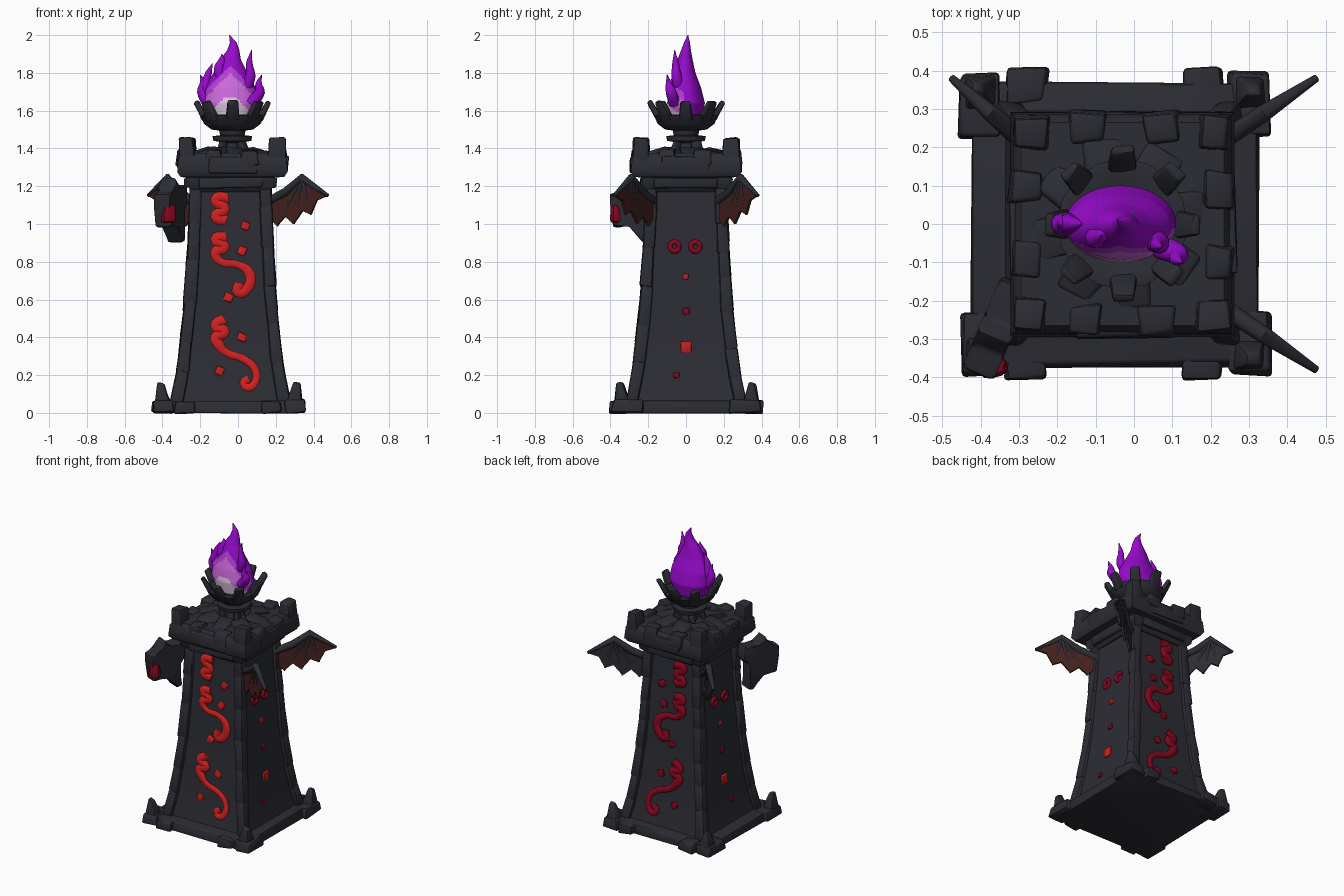
import bpy, bmesh, random
from math import sin, cos, pi, radians, sqrt
from mathutils import Vector, Matrix, Euler

random.seed(4)
cube = bpy.data.objects.get("Cube")
if cube:
    bpy.data.objects.remove(cube)
CX = -0.04
made = []


def material(name, rgb):
    m = bpy.data.materials.new(name)
    m.use_nodes = True
    m.diffuse_color = (*rgb, 1)
    m.node_tree.nodes["Principled BSDF"].inputs["Base Color"].default_value = (*rgb, 1)
    return m


STONE = material("dark stone", (0.025, 0.026, 0.034))
RED = material("bright red", (0.62, 0.015, 0.014))
CRIMSON = material("crimson", (0.24, 0.002, 0.014))
BROWN = material("membrane brown", (0.06, 0.014, 0.013))
PURPLE = material("flame purple", (0.31, 0.003, 0.60))
ORCHID = material("flame orchid", (0.46, 0.05, 0.66))
PINK = material("flame pink", (0.64, 0.15, 0.75))
PALE = material("flame pale", (0.78, 0.60, 0.80))


def finish(name, bm, *mats):
    bmesh.ops.recalc_face_normals(bm, faces=bm.faces)
    me = bpy.data.meshes.new(name)
    bm.to_mesh(me)
    bm.free()
    for m in mats:
        me.materials.append(m)
    ob = bpy.data.objects.new(name, me)
    bpy.context.scene.collection.objects.link(ob)
    made.append(ob)
    return ob


def soften(bm, offset):
    bmesh.ops.bevel(bm, geom=bm.edges[:], offset=offset, segments=2, profile=0.5, affect='EDGES')


def block(name, loc, size, taper=1.0, rot=(0, 0, 0), mat=STONE, jit=0.008, bevel=0.01):
    """Chipped stone block, narrowed at the top by taper."""
    bm = bmesh.new()
    bmesh.ops.create_cube(bm, size=1)
    for v in bm.verts:
        t = taper if v.co.z > 0 else 1
        v.co = Vector((v.co.x * size[0] * t, v.co.y * size[1] * t, v.co.z * size[2]))
        v.co += Vector([random.uniform(-jit, jit) for _ in range(3)])
    soften(bm, bevel)
    bm.transform(Matrix.Translation(loc) @ Euler(rot).to_matrix().to_4x4())
    return finish(name, bm, mat)


def loft(name, rings, n, mats=(STONE,), square=False):
    """Skin of stacked rings given as (z, half x, half y, centre x, centre y)."""
    bm = bmesh.new()
    k, off = (sqrt(2), pi / 4) if square else (1, 0)
    loops = []
    for z, rx, ry, cx, cy in rings:
        loops.append([bm.verts.new((cx + k * rx * cos(off + 2 * pi * i / n),
                                    cy + k * ry * sin(off + 2 * pi * i / n), z)) for i in range(n)])
    for a, b in zip(loops, loops[1:]):
        for i in range(n):
            bm.faces.new((a[i], a[(i + 1) % n], b[(i + 1) % n], b[i]))
    bm.faces.new(loops[0])
    bm.faces.new(loops[-1])
    return finish(name, bm, *mats)


def tube(name, pts, radii, mat, smooth=True):
    """Round tube along a path, one radius per point."""
    cu = bpy.data.curves.new(name, 'CURVE')
    cu.dimensions, cu.bevel_depth, cu.bevel_resolution = '3D', 1, 3
    cu.use_fill_caps, cu.resolution_u = True, 5
    sp = cu.splines.new('BEZIER' if smooth else 'POLY')
    points = sp.bezier_points if smooth else sp.points
    points.add(len(pts) - 1)
    for p, co, r in zip(points, pts, radii):
        p.co = co if smooth else (*co, 1)
        p.radius = r
        if smooth:
            p.handle_left_type = p.handle_right_type = 'AUTO'
    tmp = bpy.data.objects.new(name, cu)
    bpy.context.scene.collection.objects.link(tmp)
    dg = bpy.context.evaluated_depsgraph_get()
    me = bpy.data.meshes.new_from_object(tmp.evaluated_get(dg))
    bpy.data.objects.remove(tmp)
    bm = bmesh.new()
    bm.from_mesh(me)
    return finish(name, bm, mat)


def prism(name, pts, thick, mats, bevel=0):
    """Outline of 3D points in an upright plane, given thickness."""
    bm = bmesh.new()
    d = max((Vector(p) - Vector(pts[0]) for p in pts), key=lambda q: abs(q.x))
    n = Vector((-d.y, d.x, 0)).normalized() * thick / 2
    a = [bm.verts.new(Vector(p) + n) for p in pts]
    b = [bm.verts.new(Vector(p) - n) for p in pts]
    bm.faces.new(a)
    bm.faces.new(b[::-1])
    for i in range(len(pts)):
        j = (i + 1) % len(pts)
        bm.faces.new((a[i], b[i], b[j], a[j]))
    if bevel:
        soften(bm, bevel)
    return finish(name, bm, *mats)


# Base slab and corner stones with spikes
block("base_slab", (CX - 0.01, 0, 0.031), (0.75, 0.74, 0.06), 0.98)
for sx in (-1, 1):
    for sy in (-1, 1):
        block("base_corner", (CX - 0.01 + sx * 0.35, sy * 0.31, 0.035), (0.11, 0.17, 0.068), 0.9)
        block("base_stone", (CX - 0.01 + sx * 0.23, sy * 0.36, 0.032), (0.11, 0.1, 0.062), 0.9)
        block("base_spike", (CX - 0.01 + sx * 0.355, sy * 0.345, 0.1), (0.085, 0.09, 0.12), 0.35,
              (sy * -0.1, sx * 0.1, 0))

# Flared shaft with recessed panels
PROFILE = [(0.05, 0.315), (0.15, 0.292), (0.3, 0.27), (0.6, 0.24), (0.9, 0.222), (1.24, 0.207)]


def half(z):
    for (z0, h0), (z1, h1) in zip(PROFILE, PROFILE[1:]):
        if z <= z1:
            return h0 + (h1 - h0) * (z - z0) / (z1 - z0)
    return PROFILE[-1][1]


def panel(z):
    return half(z) - 0.018


loft("shaft", [(z, panel(z), panel(z), CX, 0) for z, h in PROFILE], 4, square=True)

# Stacked corner stones
for sx in (-1, 1):
    for sy in (-1, 1):
        z = 0.05
        while z < 1.2:
            step = min(random.uniform(0.13, 0.24), 1.23 - z)
            h, slope = half(z + step / 2) - 0.026, (half(z + step) - half(z)) / step
            block("corner_stone", (CX + sx * h, sy * h, z + step / 2), (0.066, 0.066, step + 0.02),
                  0.95, (-sy * slope, sx * slope, 0), jit=0.005, bevel=0.014)
            z += step

# Battlement head
loft("head", [(1.17, .2, .2, CX, 0), (1.2, .23, .23, CX, 0), (1.245, .235, .235, CX, 0),
              (1.25, .275, .275, CX + .01, 0), (1.275, .292, .292, CX + .01, 0),
              (1.35, .285, .285, CX + .01, 0), (1.375, .265, .265, CX + .01, 0)], 4, square=True)
for i in range(4):
    a = i * pi / 2
    for x, y, s, top in ((0.24, -0.24, 0.1, 1.455), (-0.1, -0.25, 0.1, 1.395), (0.09, -0.25, 0.11, 1.39)):
        p = Matrix.Rotation(a, 3, 'Z') @ Vector((x, y, 0))
        block("merlon", (CX + 0.01 + p.x, p.y, (1.31 + top) / 2), (s, 0.09, top - 1.31), 0.8,
              (0, 0, a + random.uniform(-.1, .1)))
    block("rim_stone", (CX + .01 + 0.28 * sin(a), -0.28 * cos(a), 1.31), (0.26, 0.03, 0.09), 0.95, (0, 0, a))
    block("corbel", (CX + 0.22 * sin(a), -0.22 * cos(a), 1.215), (0.34, 0.05, 0.05), 1, (0, 0, a))
for i in range(8):
    a = i * pi / 4 + 0.2
    block("deck_slab", (CX + 0.16 * cos(a), 0.16 * sin(a), 1.375), (0.14, 0.11, 0.035), 0.9,
          (0, 0.2, a), jit=0.012)

# Brazier: legs, collar, bowl and flared prongs
BX = -0.03
for i in range(4):
    a = i * pi / 2 + pi / 4
    block("brazier_leg", (BX + 0.075 * cos(a), 0.075 * sin(a), 1.41), (0.05, 0.04, 0.1), 0.8, (0, -0.3, a))
loft("brazier_bowl", [(z, r, r, BX, 0) for z, r in
     ((1.37, .05), (1.43, .035), (1.44, .1), (1.465, .105), (1.47, .065), (1.495, .07), (1.5, .11),
      (1.53, .15), (1.575, .17), (1.58, .145), (1.56, .1))], 16)
for i in range(8):
    a = i * pi / 4
    block("brazier_prong", (BX + 0.168 * cos(a), 0.168 * sin(a), 1.6), (0.036, 0.075, 0.115), 0.75,
          (0, 0.5, a), jit=0.005)

# Flame body, coloured by height on its front
KEYS = [(1.56, .11, .085, -.035, 0), (1.64, .145, .1, -.035, 0), (1.72, .135, .085, -.04, -.005),
        (1.8, .09, .06, -.04, -.01), (1.87, .055, .04, -.04, -.005), (1.92, .032, .026, -.025, 0),
        (1.96, .018, .016, -.025, .005), (2.0, .002, .002, -.045, .01)]
rings = []
for a, b in zip(KEYS, KEYS[1:]):
    rings += [[p + (q - p) * t / 8 for p, q in zip(a, b)] for t in range(8)]
flame = loft("flame", rings + [KEYS[-1]], 60, (PURPLE, ORCHID, PINK, PALE))
for f in flame.data.polygons:
    c = f.center
    if f.normal.y < -0.2:
        level = c.z + abs(c.x + 0.04)
        f.material_index = 3 if level < 1.7 and c.z < 1.67 else sum(level < k for k in (1.84, 1.8))
# Flame tongues
for pts in ([(-.14, 0, 1.66), (-.17, 0, 1.73), (-.155, 0, 1.8), (-.135, 0, 1.85)],
            [(-.16, 0, 1.64), (-.19, 0, 1.7), (-.185, 0, 1.75), (-.2, 0, 1.79)],
            [(.03, -.03, 1.7), (.065, -.05, 1.78), (.06, -.055, 1.85), (.072, -.06, 1.92)],
            [(.07, -.06, 1.64), (.115, -.08, 1.7), (.11, -.09, 1.74), (.125, -.1, 1.79)],
            [(-.08, -.03, 1.75), (-.1, -.035, 1.82), (-.085, -.03, 1.87), (-.085, -.03, 1.9)]):
    tube("flame_tongue", pts, [.032, .028, .018, .002], PURPLE)

# Raised runes, front and back: thick knots joined by thinner sweeps
RUNES = [
    [(-.05, 1.14), (-.12, 1.13), (-.07, 1.08), (-.12, 1.04), (-.06, 1.02)],
    [(-.06, .93), (-.12, .92), (-.07, .88), (-.12, .85), (-.09, .8), (0, .785), (.06, .74), (.05, .66),
     (0, .64), (.01, .69)],
    [(-.07, .5), (-.12, .46), (-.07, .43), (-.12, .4), (-.1, .36), (-.07, .325), (.04, .28), (.09, .23),
     (.09, .16), (.05, .135), (.03, .16), (.06, .18)]]
DOTS = [(.04, .99), (.02, .86), (-.05, .61), (.02, .4), (-.1, .22)]
for sy, mat in ((-1, RED), (1, CRIMSON)):
    for rune in RUNES:
        ob = tube("rune", [(x, 0, z) for x, z in rune],
                  [.02 if .74 < z < .82 or z < .34 else .028 for x, z in rune], mat)
        for v in ob.data.vertices:
            v.co.y = sy * panel(v.co.z) + v.co.y * 0.6
    for x, z in DOTS:
        block("rune_dot", (x, sy * panel(z), z), (0.045, 0.026, 0.045), 1, (0, 0.4, 0), mat, 0.005, 0.008)

# Side rings and dots
for sx in (-1, 1):
    for y in (-0.06, 0.05):
        pts = [(CX + sx * panel(.88), y + 0.025 * cos(t * pi / 6), .88 + 0.025 * sin(t * pi / 6))
               for t in range(13)]
        tube("side_ring", pts, [0.014] * 13, CRIMSON, False)
    for y, z, s, mat in ((0, .72, .03, RED), (0, .54, .034, CRIMSON), (0, .35, .058, RED), (-.05, .2, .03, CRIMSON)):
        block("side_dot", (CX + sx * panel(z), y, z), (0.024, s, s), 1, (0, 0, 0), mat, 0.003, 0.005)

# Bat wings on three corners
OUTLINE = [(0, 1.12), (.3, 1.17), (.57, 1.245), (1, 1.15), (.82, 1.125), (.72, 1.05), (.58, 1.07),
           (.43, 1.0), (.29, 1.04), (.15, .99), (0, 1.04)]
for sx, sy in ((1, 1), (1, -1), (-1, 1)):
    def wing(u, z):
        root = CX + sx * 0.2
        return (root + u * (sx * 0.475 - root), sy * (0.17 + u * 0.21), z)
    skin = prism("wing_membrane", [wing(*p) for p in OUTLINE], 0.014, (BROWN, STONE))
    for f in skin.data.polygons:
        f.material_index = int(sy > 0 and f.normal.y > 0.3)
    tube("wing_arm", [wing(*p) for p in OUTLINE[:4]], [.022, .024, .022, .01], STONE, False)
    for k in (5, 7, 9):
        tube("wing_finger", [wing(*OUTLINE[2]), wing(*OUTLINE[k])], [.014, .006], STONE, False)

# Ragged lump with a red gem by the fourth corner
LUMP = [(.46, 1.25), (.42, 1.18), (.32, 1.21), (.31, 1.11), (.37, 1.07), (.34, .91), (.38, .9), (.44, 1.0),
        (.54, .98), (.55, 1.1), (.56, 1.16), (.49, 1.17)]
prism("corner_lump", [(-.31 - .42 * (d - .325), -.165 - .97 * (d - .325), z) for d, z in LUMP],
      0.09, (STONE,), 0.014)
block("lump_gem", (-.365, -.375, 1.055), (.085, .06, .1), 0.7, (0, 0, 0.3), CRIMSON, 0.006, 0.022)

# Smooth shading with sharp creases
bpy.ops.object.select_all(action='DESELECT')
for ob in made:
    ob.select_set(True)
bpy.context.view_layer.objects.active = made[0]
bpy.ops.object.shade_smooth_by_angle(angle=radians(40))
